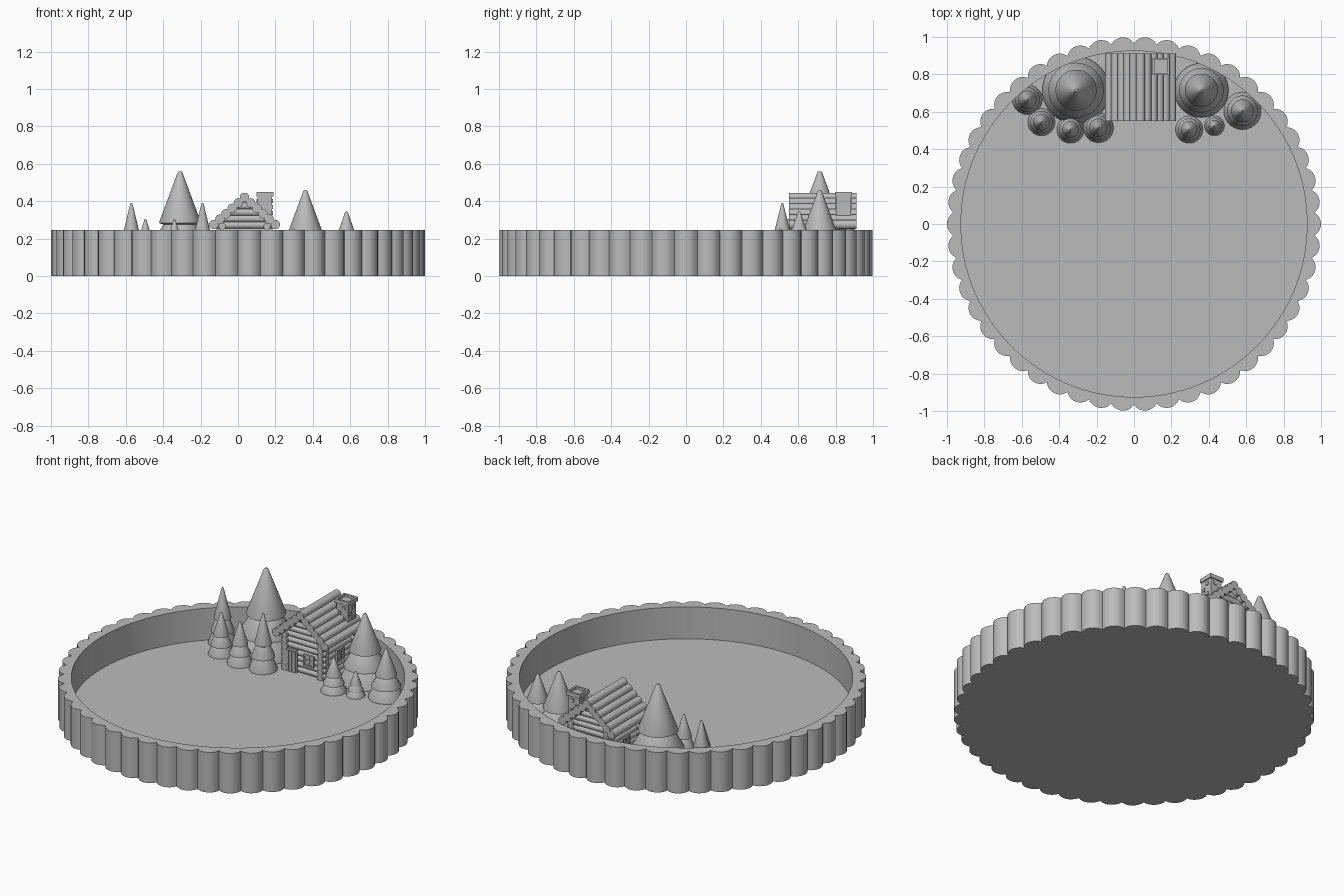
import bpy, bmesh, math
from mathutils import Matrix, Vector

if "Cube" in bpy.data.objects:
    bpy.data.objects.remove(bpy.data.objects["Cube"])

grey = bpy.data.materials.new("plain grey")
grey.diffuse_color = (0.5, 0.5, 0.5, 1)
grey.use_nodes = True
grey.node_tree.nodes["Principled BSDF"].inputs["Base Color"].default_value = grey.diffuse_color
FLOOR = 0.05


def finish(name, bm, angle=35):
    bmesh.ops.recalc_face_normals(bm, faces=bm.faces)
    me = bpy.data.meshes.new(name)
    bm.to_mesh(me)
    bm.free()
    me.materials.append(grey)
    me.shade_smooth()
    me.set_sharp_from_angle(angle=math.radians(angle))
    ob = bpy.data.objects.new(name, me)
    bpy.context.collection.objects.link(ob)
    return ob


def add_box(bm, x0, x1, y0, y1, z0, z1):
    m = Matrix.Translation(((x0 + x1) / 2, (y0 + y1) / 2, (z0 + z1) / 2))
    m = m @ Matrix.Diagonal((x1 - x0, y1 - y0, z1 - z0, 1))
    bmesh.ops.create_cube(bm, size=1, matrix=m)


def add_log(bm, a, b, r, sides=16):
    a, b = Vector(a), Vector(b)
    rot = (b - a).to_track_quat('Z', 'Y').to_matrix().to_4x4()
    bmesh.ops.create_cone(bm, cap_ends=True, segments=sides, radius1=r, radius2=r,
                          depth=(b - a).length, matrix=Matrix.Translation((a + b) / 2) @ rot)


# Round tray: wall of half-sunk upright logs outside, plain cylinder inside
LOGS, STEP = 50, 8
N = LOGS * STEP
bm = bmesh.new()
rings = [[] for _ in range(4)]
for i in range(N):
    t = -math.pi / 2 + math.tau * i / N
    d = ((i % STEP) / STEP - 0.5) * math.tau / LOGS
    outer = 0.93 * math.cos(d) + math.sqrt(0.07 ** 2 - (0.93 * math.sin(d)) ** 2)
    for ring, (r, z) in zip(rings, ((outer, 0), (outer, 0.245), (0.925, 0.245), (0.925, FLOOR))):
        ring.append(bm.verts.new((r * math.cos(t), r * math.sin(t), z)))
for lo, hi in zip(rings, rings[1:]):
    for i in range(N):
        j = (i + 1) % N
        bm.faces.new((lo[i], lo[j], hi[j], hi[i]))
bm.faces.new(rings[0])
bm.faces.new(rings[3])
finish("tray", bm)

# Fir trees: three flared tiers turned from one profile (radius, height fractions)
PROFILE = [(1, 0), (1, 0.025), (0.68, 0.215), (0.82, 0.225), (0.82, 0.25),
           (0.49, 0.44), (0.61, 0.455), (0.61, 0.475), (0.075, 0.985), (0.04, 1)]


def tree(name, x, y, r, top, sides=40):
    bm = bmesh.new()
    h = top - FLOOR
    rows = [[bm.verts.new((x + r * f * math.cos(math.tau * i / sides),
                           y + r * f * math.sin(math.tau * i / sides), FLOOR + h * g))
             for i in range(sides)] for f, g in PROFILE]
    for lo, hi in zip(rows, rows[1:]):
        for i in range(sides):
            j = (i + 1) % sides
            bm.faces.new((lo[i], lo[j], hi[j], hi[i]))
    bm.faces.new(rows[0])
    bm.faces.new(rows[-1])
    finish(name, bm)


for k, spec in enumerate([(-0.31, 0.715, 0.18, 0.56), (0.36, 0.715, 0.145, 0.46),
                          (-0.57, 0.665, 0.08, 0.39), (-0.495, 0.545, 0.073, 0.305),
                          (-0.34, 0.505, 0.073, 0.305), (-0.19, 0.515, 0.08, 0.39),
                          (0.295, 0.505, 0.073, 0.255), (0.43, 0.525, 0.053, 0.20),
                          (0.58, 0.605, 0.10, 0.345)]):
    tree(f"fir_tree_{k + 1}", *spec)

# Cabin dimensions
CX, HW, Y0, Y1 = 0.035, 0.12, 0.60, 0.87
RIDGE, DX, DZ = 0.42, 0.033, 0.029
SLOPE = DZ / DX

# Solid core behind the wall logs
bm = bmesh.new()
eave = RIDGE - 0.01 - HW * SLOPE
outline = [(CX - HW, FLOOR), (CX + HW, FLOOR), (CX + HW, eave), (CX, RIDGE - 0.01), (CX - HW, eave)]
ends = [[bm.verts.new((x, y, z)) for x, z in outline] for y in (Y0, Y1)]
for e in ends:
    bm.faces.new(e)
for i in range(5):
    j = (i + 1) % 5
    bm.faces.new((ends[0][i], ends[0][j], ends[1][j], ends[1][i]))
finish("cabin_core", bm)

# Wall logs crossing at the corners, shortening up into the gables
bm = bmesh.new()
for k in range(11):
    z = 0.068 + 0.034 * k
    half = min(HW + 0.03, (RIDGE - 0.015 - z) / SLOPE)
    if half > 0.02:
        for y in (Y0, Y1):
            add_log(bm, (CX - half, y, z), (CX + half, y, z), 0.019)
    if k < 7:
        for s in (-1, 1):
            zs = z - 0.006
            add_log(bm, (CX + s * HW, Y0 - 0.03, zs), (CX + s * HW, Y1 + 0.03, zs), 0.019)
finish("wall_logs", bm)

# Roof logs stepping down both sides of the ridge
bm = bmesh.new()
for k in range(-5, 6):
    x, z = CX + DX * k, RIDGE - DZ * abs(k)
    add_log(bm, (x, 0.55, z), (x, 0.912, z), 0.025, 20)
finish("roof_logs", bm)

# Door with frame and planks
bm = bmesh.new()
add_box(bm, -0.085, -0.005, 0.576, Y0, FLOOR, 0.19)
for x0 in (-0.075, -0.054, -0.033):
    add_box(bm, x0, x0 + 0.018, 0.571, 0.59, FLOOR, 0.178)
finish("door", bm)

# Windows: front one, and one in each side wall
bm = bmesh.new()
add_box(bm, 0.04, 0.11, 0.578, Y0, 0.11, 0.18)
for x0, x1, z0, z1 in ((0.04, 0.11, 0.11, 0.119), (0.04, 0.11, 0.171, 0.18), (0.04, 0.049, 0.11, 0.18),
                       (0.101, 0.11, 0.11, 0.18), (0.071, 0.079, 0.11, 0.18), (0.04, 0.11, 0.141, 0.149)):
    add_box(bm, x0, x1, 0.572, Y0, z0, z1)
finish("front_window", bm)
for name, s in (("left_window", -1), ("right_window", 1)):
    bm = bmesh.new()
    a, b, c = CX + s * HW, CX + s * (HW + 0.022), CX + s * (HW + 0.028)
    add_box(bm, min(a, b), max(a, b), 0.70, 0.77, 0.12, 0.19)
    for y0, y1, z0, z1 in ((0.70, 0.77, 0.12, 0.128), (0.70, 0.77, 0.182, 0.19), (0.70, 0.708, 0.12, 0.19),
                           (0.762, 0.77, 0.12, 0.19), (0.731, 0.739, 0.12, 0.19)):
        add_box(bm, min(a, c), max(a, c), y0, y1, z0, z1)
    finish(name, bm)

# Chimney: shaft, open cap and a few raised stones
bm = bmesh.new()
add_box(bm, 0.105, 0.183, 0.803, 0.881, 0.25, 0.435)
for x0, x1, y0, y1 in ((0.098, 0.19, 0.796, 0.808), (0.098, 0.19, 0.876, 0.888),
                       (0.098, 0.11, 0.808, 0.876), (0.178, 0.19, 0.808, 0.876)):
    add_box(bm, x0, x1, y0, y1, 0.425, 0.45)
for row in range(4):
    z = 0.295 + row * 0.032
    u = 0.008 + 0.03 * (row % 2)
    add_box(bm, 0.105 + u, 0.127 + u, 0.798, 0.886, z, z + 0.02)
    add_box(bm, 0.10, 0.188, 0.803 + u, 0.825 + u, z, z + 0.02)
finish("chimney", bm)
